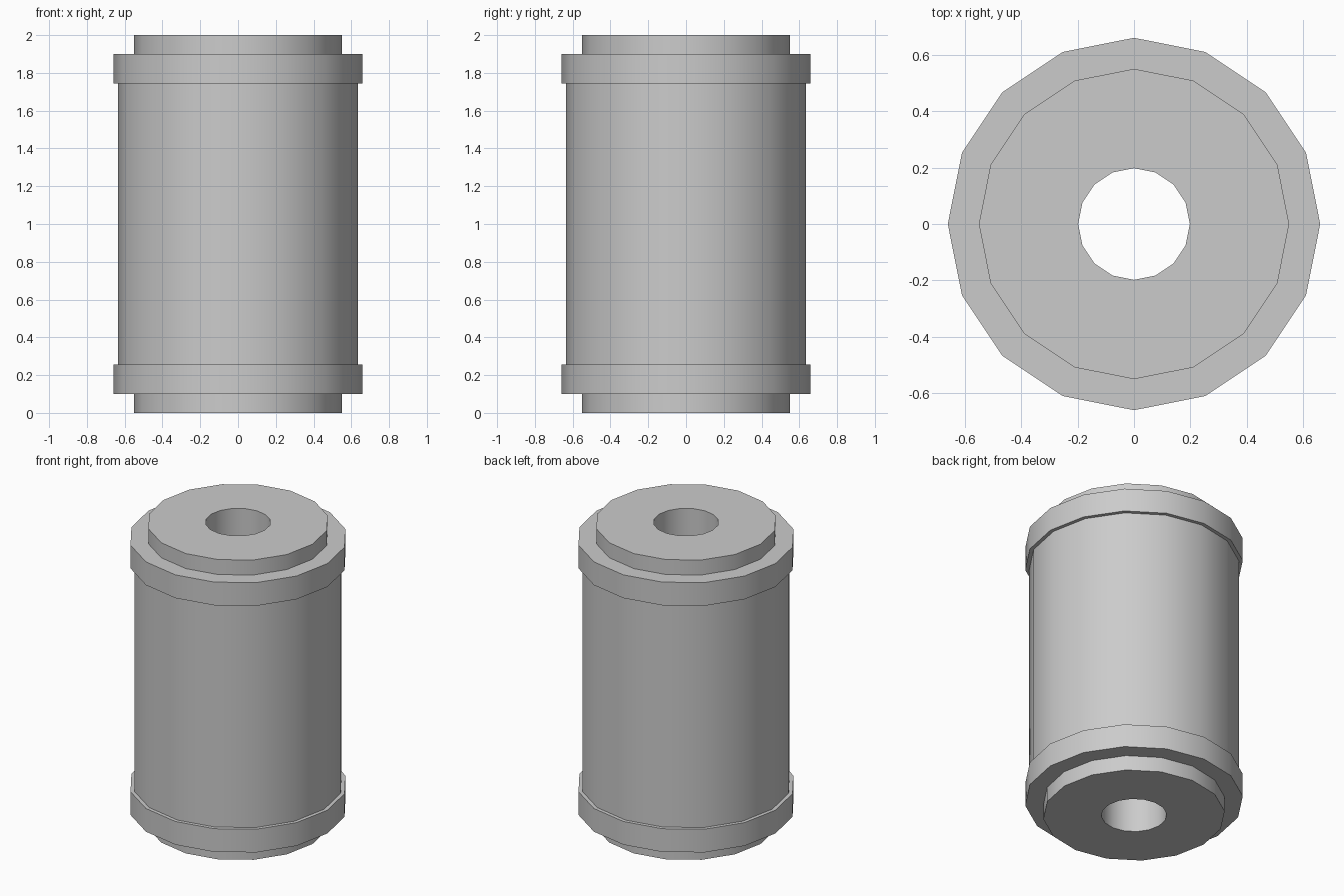
import bpy, bmesh, math

if "Cube" in bpy.data.objects:
    bpy.data.objects.remove(bpy.data.objects["Cube"])

SIDES = 16


def lathe(name, profile):
    """Spin a closed (radius, z) profile around z into a solid ring."""
    bm = bmesh.new()
    rings = []
    for i in range(SIDES):
        a = 2 * math.pi * i / SIDES
        rings.append([bm.verts.new((r * math.cos(a), r * math.sin(a), z)) for r, z in profile])
    n = len(profile)
    for i in range(SIDES):
        a, b = rings[i], rings[(i + 1) % SIDES]
        for j in range(n):
            k = (j + 1) % n
            bm.faces.new((a[j], b[j], b[k], a[k]))
    bmesh.ops.recalc_face_normals(bm, faces=bm.faces)
    mesh = bpy.data.meshes.new(name)
    bm.to_mesh(mesh)
    bm.free()
    obj = bpy.data.objects.new(name, mesh)
    bpy.context.collection.objects.link(obj)
    bpy.ops.object.select_all(action='DESELECT')
    bpy.context.view_layer.objects.active = obj
    obj.select_set(True)
    bpy.ops.object.shade_smooth_by_angle(angle=math.radians(30))
    return obj


# Lower half outline: bore, end boss, collar, sleeve
lower = [(0.198, 0), (0.55, 0), (0.55, 0.10), (0.66, 0.10), (0.66, 0.255), (0.636, 0.255)]
# Upper half mirrors the lower one
upper = [(r, 2 - z) for r, z in reversed(lower)]

# Collared cylinder with a through bore, turned in one piece
lathe("collared_roller", lower + upper)
